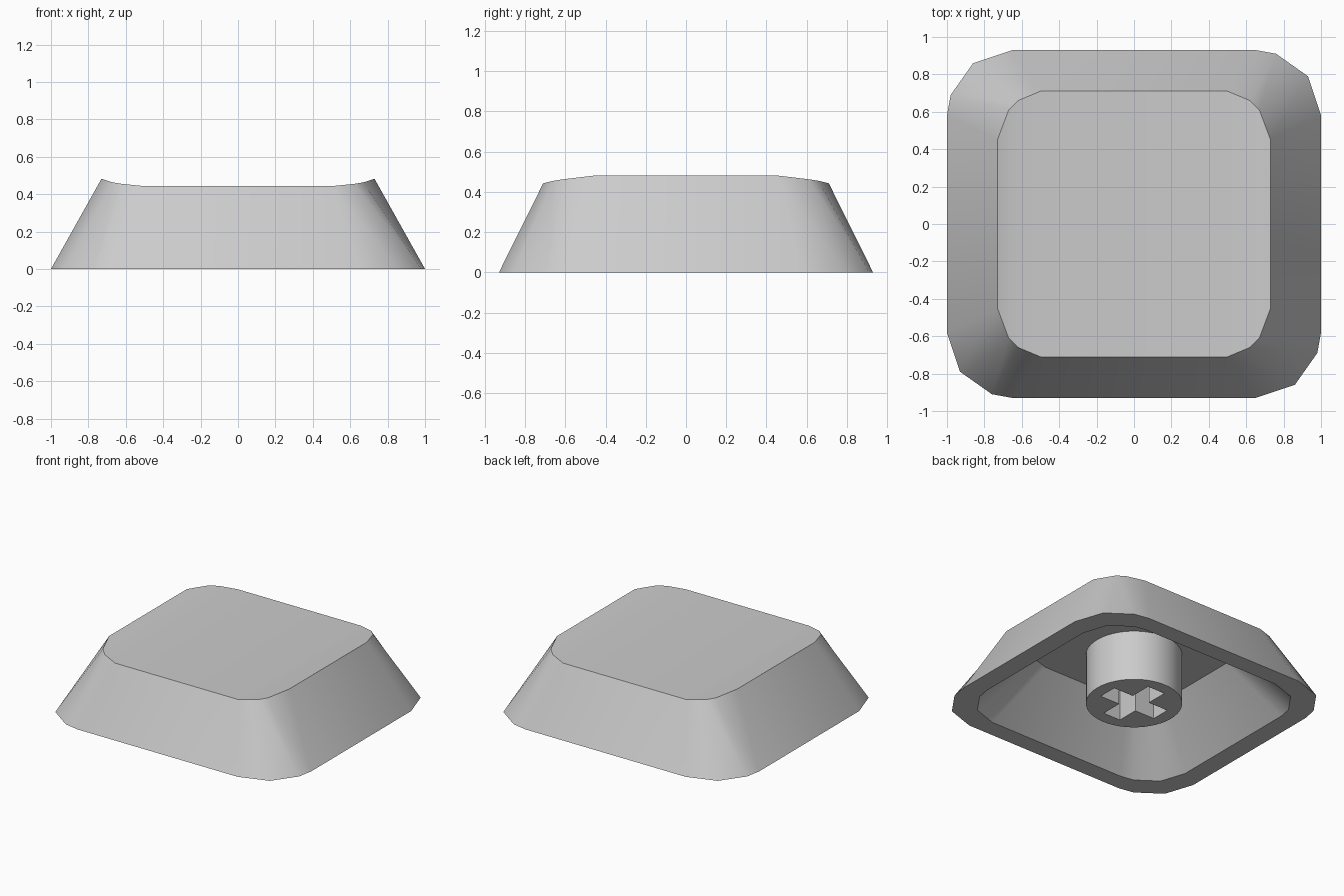
import bpy
import bmesh
import math

old = bpy.data.objects.get("Cube")
if old:
    bpy.data.objects.remove(old, do_unlink=True)

grey = bpy.data.materials.new("light grey plastic")
grey.use_nodes = True
colour = (0.6, 0.6, 0.6, 1)
grey.diffuse_color = colour
grey.node_tree.nodes["Principled BSDF"].inputs["Base Color"].default_value = colour


def make(name, bm):
    bmesh.ops.recalc_face_normals(bm, faces=bm.faces)
    mesh = bpy.data.meshes.new(name)
    bm.to_mesh(mesh)
    bm.free()
    obj = bpy.data.objects.new(name, mesh)
    bpy.context.collection.objects.link(obj)
    mesh.materials.append(grey)
    return obj


def smooth(obj, degrees):
    bpy.ops.object.select_all(action='DESELECT')
    obj.select_set(True)
    bpy.context.view_layer.objects.active = obj
    bpy.ops.object.shade_smooth_by_angle(angle=math.radians(degrees))


def half_turn(points):
    return points + [(-x, -y) for x, y in points]


# Outlines run clockwise from the back right corner; the other half is turned round
base = half_turn([(0.65, 0.93), (0.76, 0.91), (0.93, 0.79), (1, 0.58),
                  (1, -0.58), (0.98, -0.69), (0.86, -0.86), (0.65, -0.93)])
corner = [(0.5, 0.71, 0.443), (0.62, 0.66, 0.455), (0.67, 0.61, 0.463), (0.73, 0.45, 0.482)]
top = corner + [(x, -y, z) for x, y, z in reversed(corner)]
top += [(-x, -y, z) for x, y, z in top]


def scaled(factor, z):
    return [(x * factor, y * factor, z) for x, y in base]


# Cap shell: ceiling, cavity wall, bottom rim, outer wall and dished top
bm = bmesh.new()
loops = [[bm.verts.new(p) for p in loop]
         for loop in (scaled(0.54, 0.37), scaled(0.86, 0), scaled(1, 0), top)]
count = len(base)
for lower, upper in zip(loops, loops[1:]):
    for i in range(count):
        j = (i + 1) % count
        bm.faces.new((lower[i], lower[j], upper[j], upper[i]))
bm.faces.new(loops[0])
rim = loops[-1]
# Strips across the dish, each joining matching front and back points
right = [(rim[i], rim[7 - i]) for i in range(4)]
left = [(rim[15 - i], rim[8 + i]) for i in range(4)]
columns = left[::-1] + right
for (a, b), (c, d) in zip(columns, columns[1:]):
    bm.faces.new((a, b, d, c))
cap = make("cap_shell", bm)
smooth(cap, 38)

# Round stem under the cap
bm = bmesh.new()
bmesh.ops.create_cone(bm, cap_ends=True, segments=48, radius1=0.32, radius2=0.32, depth=0.38)
bmesh.ops.translate(bm, verts=bm.verts, vec=(0, 0, 0.19))
stem = make("stem", bm)

# Cross socket cut into the stem
bm = bmesh.new()
arm, w = 0.23, 0.07
quarter = [(arm, -w), (arm, w), (w, w)]
cross = []
for _ in range(4):
    cross += quarter
    quarter = [(-y, x) for x, y in quarter]
face = bm.faces.new([bm.verts.new((x, y, -0.1)) for x, y in cross])
walls = bmesh.ops.extrude_face_region(bm, geom=[face])
bmesh.ops.translate(bm, verts=[v for v in walls["geom"] if isinstance(v, bmesh.types.BMVert)],
                    vec=(0, 0, 0.45))
cutter = make("socket_cutter", bm)
cutter.hide_render = True
cut = stem.modifiers.new("socket", 'BOOLEAN')
cut.operation = 'DIFFERENCE'
cut.solver = 'EXACT'
cut.object = cutter
bpy.ops.object.select_all(action='DESELECT')
stem.select_set(True)
bpy.context.view_layer.objects.active = stem
bpy.ops.object.modifier_apply(modifier=cut.name)
bpy.data.objects.remove(cutter, do_unlink=True)
smooth(stem, 30)
